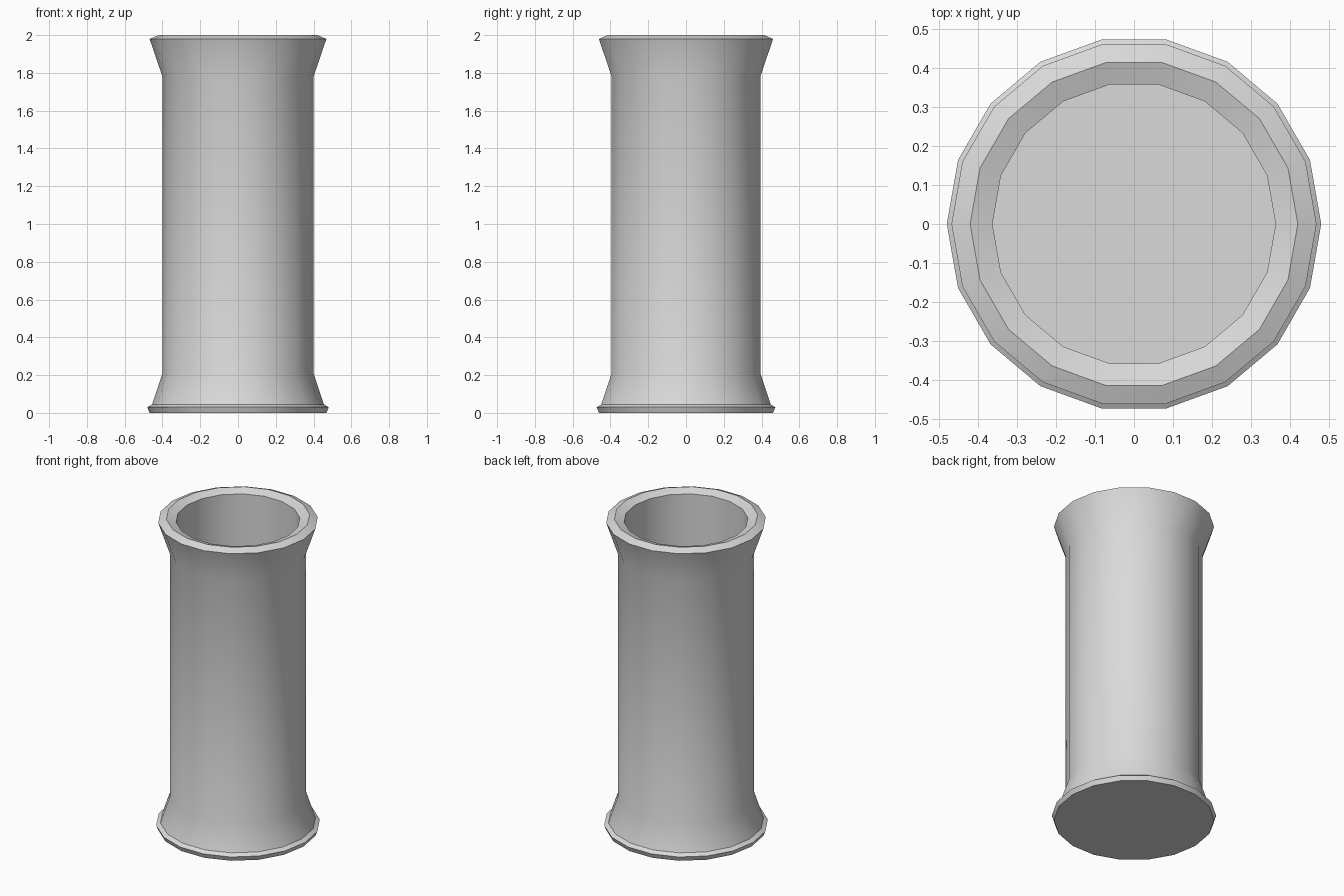
import bpy
import bmesh
from math import cos, sin, tau, radians

SIDES = 18

default = bpy.data.objects.get("Cube")
if default:
    bpy.data.objects.remove(default, do_unlink=True)


def make_material(name, color):
    mat = bpy.data.materials.new(name)
    mat.use_nodes = True
    mat.diffuse_color = color
    mat.node_tree.nodes["Principled BSDF"].inputs["Base Color"].default_value = color
    return mat


def lathe(name, profile, mat):
    """Turn a (radius, height) profile round z and cap both ends."""
    bm = bmesh.new()
    rings = [[bm.verts.new((r * cos(tau * i / SIDES), r * sin(tau * i / SIDES), z))
              for i in range(SIDES)] for r, z in profile]
    for low, high in zip(rings, rings[1:]):
        for i in range(SIDES):
            j = (i + 1) % SIDES
            bm.faces.new((low[i], low[j], high[j], high[i]))
    bm.faces.new(rings[0][::-1])
    bm.faces.new(rings[-1])
    bmesh.ops.recalc_face_normals(bm, faces=bm.faces)
    mesh = bpy.data.meshes.new(name)
    bm.to_mesh(mesh)
    bm.free()
    mesh.materials.append(mat)
    obj = bpy.data.objects.new(name, mesh)
    bpy.context.collection.objects.link(obj)
    return obj


grey = make_material("light grey", (0.7, 0.7, 0.7, 1))

# Foot lip, lower flare, straight body, upper flare
outside = [(0.468, 0), (0.48, 0.03), (0.455, 0.045), (0.4, 0.21),
           (0.4, 1.78), (0.468, 1.98)]
# Ridged rim, straight bore and floor
inside = [(0.42, 2.0), (0.363, 1.98), (0.363, 0.04)]

vessel = lathe("flared_tube", outside + inside, grey)

bpy.ops.object.select_all(action="DESELECT")
vessel.select_set(True)
bpy.context.view_layer.objects.active = vessel
bpy.ops.object.shade_smooth_by_angle(angle=radians(30))
